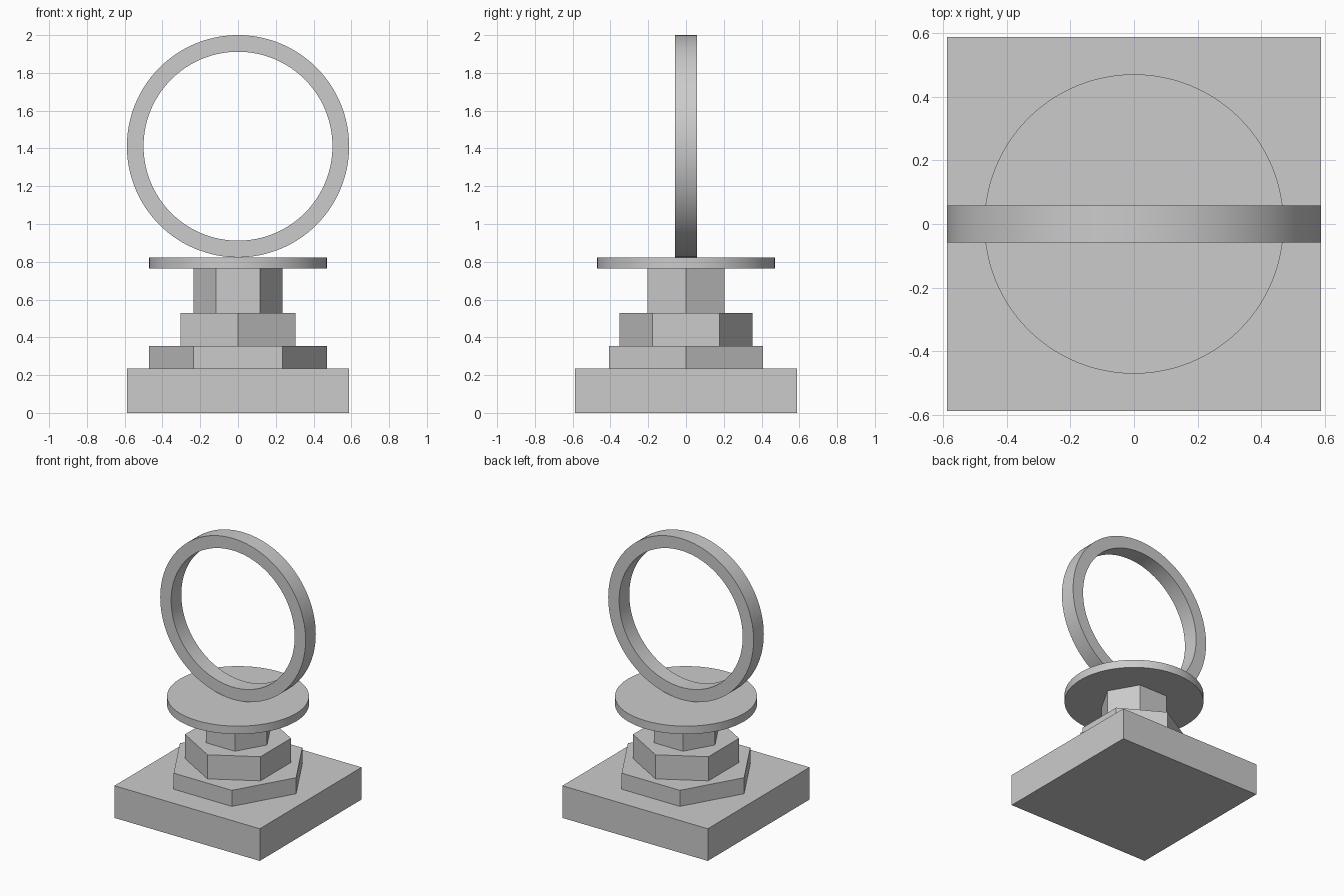
import bpy, bmesh
from math import pi, radians
from mathutils import Matrix, Vector

if "Cube" in bpy.data.objects:
    bpy.data.objects.remove(bpy.data.objects["Cube"])

U = 2 / 34  # module: every size is a multiple of this


def prism(name, sides, radius, z0, z1, turn=0, smooth=False):
    bpy.ops.mesh.primitive_cylinder_add(
        vertices=sides, radius=radius * U, depth=(z1 - z0) * U,
        location=(0, 0, (z0 + z1) / 2 * U), rotation=(0, 0, radians(turn)))
    bpy.context.object.name = name
    if smooth:
        bpy.ops.object.shade_smooth_by_angle(angle=radians(30))


# Square base
bpy.ops.mesh.primitive_cube_add(size=1, location=(0, 0, 2 * U))
base = bpy.context.object
base.name = "square_base"
base.scale = (20 * U, 20 * U, 4 * U)

# Stacked hexagonal tiers, each turned against the one below
prism("lower_hex_tier", 6, 8, 4, 6, turn=30)
prism("middle_hex_tier", 6, 6, 6, 9)
prism("upper_hex_tier", 6, 4, 9, 13, turn=30)

# Round platform
prism("round_platform", 128, 8, 13, 14, smooth=True)

# Upright ring: rectangular section spun around the y axis
bm = bmesh.new()
section = [bm.verts.new((x * U, y * U, 0)) for x, y in
           ((8.5, -1), (10, -1), (10, 1), (8.5, 1))]
edges = [bm.edges.new((section[i], section[(i + 1) % 4])) for i in range(4)]
bmesh.ops.spin(bm, geom=section + edges, cent=(0, 0, 0), axis=(0, 1, 0),
               angle=2 * pi, steps=128, use_merge=True)
bmesh.ops.remove_doubles(bm, verts=bm.verts, dist=1e-5)
bmesh.ops.recalc_face_normals(bm, faces=bm.faces)
mesh = bpy.data.meshes.new("upright_ring")
bm.to_mesh(mesh)
bm.free()
ring = bpy.data.objects.new("upright_ring", mesh)
ring.location.z = 24 * U
bpy.context.collection.objects.link(ring)
bpy.ops.object.select_all(action='DESELECT')
ring.select_set(True)
bpy.context.view_layer.objects.active = ring
bpy.ops.object.shade_smooth_by_angle(angle=radians(30))
